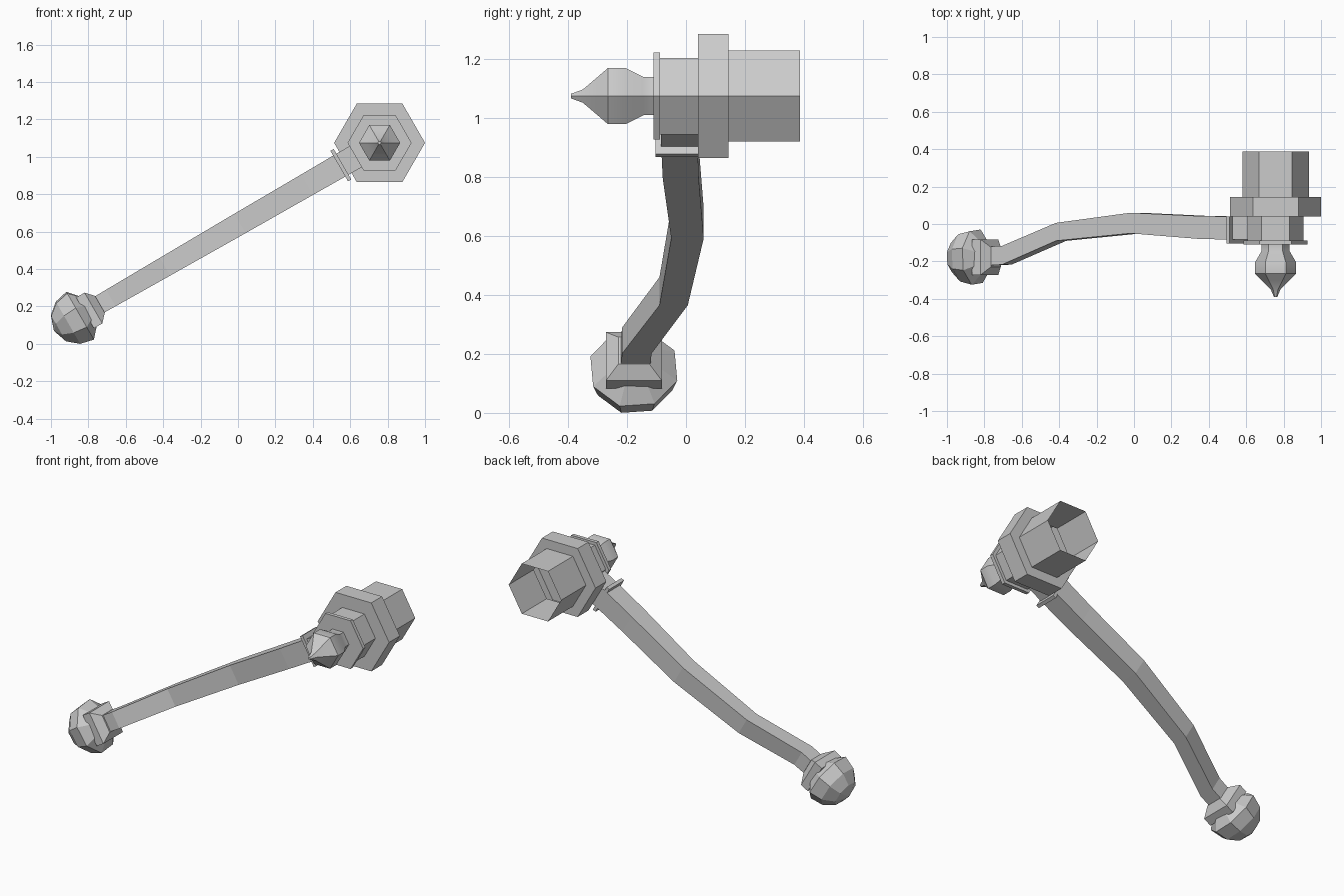
import bpy, bmesh
from math import sin, cos, pi, radians
from mathutils import Vector

if "Cube" in bpy.data.objects:
    bpy.data.objects.remove(bpy.data.objects["Cube"])

X, Y, Z = Vector((1, 0, 0)), Vector((0, 1, 0)), Vector((0, 0, 1))
U = Vector((cos(radians(30)), 0, sin(radians(30))))    # along the arm
W = Vector((-sin(radians(30)), 0, cos(radians(30))))   # across the arm
HUB = Vector((0.757, 0, 1.075))


def loft(name, rings, caps=(True, True)):
    """Skin a series of equal-length point rings."""
    bm = bmesh.new()
    vs = [[bm.verts.new(p) for p in r] for r in rings]
    n = len(vs[0])
    for a, b in zip(vs, vs[1:]):
        for i in range(n):
            j = (i + 1) % n
            bm.faces.new((a[i], a[j], b[j], b[i]))
    if caps[0]:
        bm.faces.new(vs[0])
    if caps[1]:
        bm.faces.new(vs[-1])
    bmesh.ops.remove_doubles(bm, verts=bm.verts, dist=1e-5)
    bmesh.ops.recalc_face_normals(bm, faces=bm.faces)
    me = bpy.data.meshes.new(name)
    bm.to_mesh(me)
    bm.free()
    ob = bpy.data.objects.new(name, me)
    bpy.context.collection.objects.link(ob)
    return ob


def ring(c, r, a, b, n, off=0.0):
    return [c + r * (cos(off + 2 * pi * i / n) * a + sin(off + 2 * pi * i / n) * b)
            for i in range(n)]


def rect(c, hv, hw):
    return [c + Y * (s * hv) + W * (t * hw) for s, t in ((-1, -1), (1, -1), (1, 1), (-1, 1))]


def on_arm(x, y):
    p = HUB + U * ((x - HUB.x) / U.x)
    p.y = y
    return p


# Hexagonal hub: pointed front, stepped collars, open socket at the back
hub_profile = [(-0.39, 0.009), (-0.35, 0.026), (-0.30, 0.075), (-0.265, 0.11),
               (-0.205, 0.11), (-0.145, 0.075), (-0.11, 0.075), (-0.11, 0.171),
               (-0.088, 0.171), (-0.088, 0.15), (0.04, 0.15), (0.04, 0.243),
               (0.145, 0.243), (0.145, 0.178), (0.387, 0.178)]
hub = loft("hub", [ring(HUB + Y * y, r, X, Z, 6) for y, r in hub_profile], (True, False))
bpy.context.view_layer.objects.active = hub
hub.select_set(True)
bpy.ops.object.shade_smooth_by_angle(angle=radians(40))

# Bent square arm: x, y centre, half width, half height
arm_path = [(-0.74, -0.17, 0.050, 0.050), (-0.68, -0.167, 0.050, 0.051),
            (-0.39, -0.042, 0.048, 0.055), (0.01, 0.005, 0.055, 0.060),
            (0.37, -0.018, 0.061, 0.063), (0.55, -0.022, 0.062, 0.065),
            (0.645, -0.022, 0.062, 0.065)]
loft("arm", [rect(on_arm(x, y), hv, hw) for x, y, hv, hw in arm_path])

# Thin square collar where the arm meets the hub
c = on_arm(0.55, -0.032)
loft("arm_collar", [rect(c + U * t, 0.072, 0.094) for t in (-0.01, 0.01)])

# Square flared base of the knob
K = on_arm(-0.87, -0.177)
loft("knob_base", [rect(K + U * t, h, h) for t, h in ((0.06, 0.095), (0.112, 0.095), (0.152, 0.052))])

# Eight-sided faceted knob
knob_profile = [(0.085, 0.09), (0.03, 0.155), (-0.045, 0.137), (-0.104, 0.085), (-0.132, 0.0)]
loft("knob", [ring(K + U * t, r, Y, W, 8, radians(27)) for t, r in knob_profile], (True, False))
